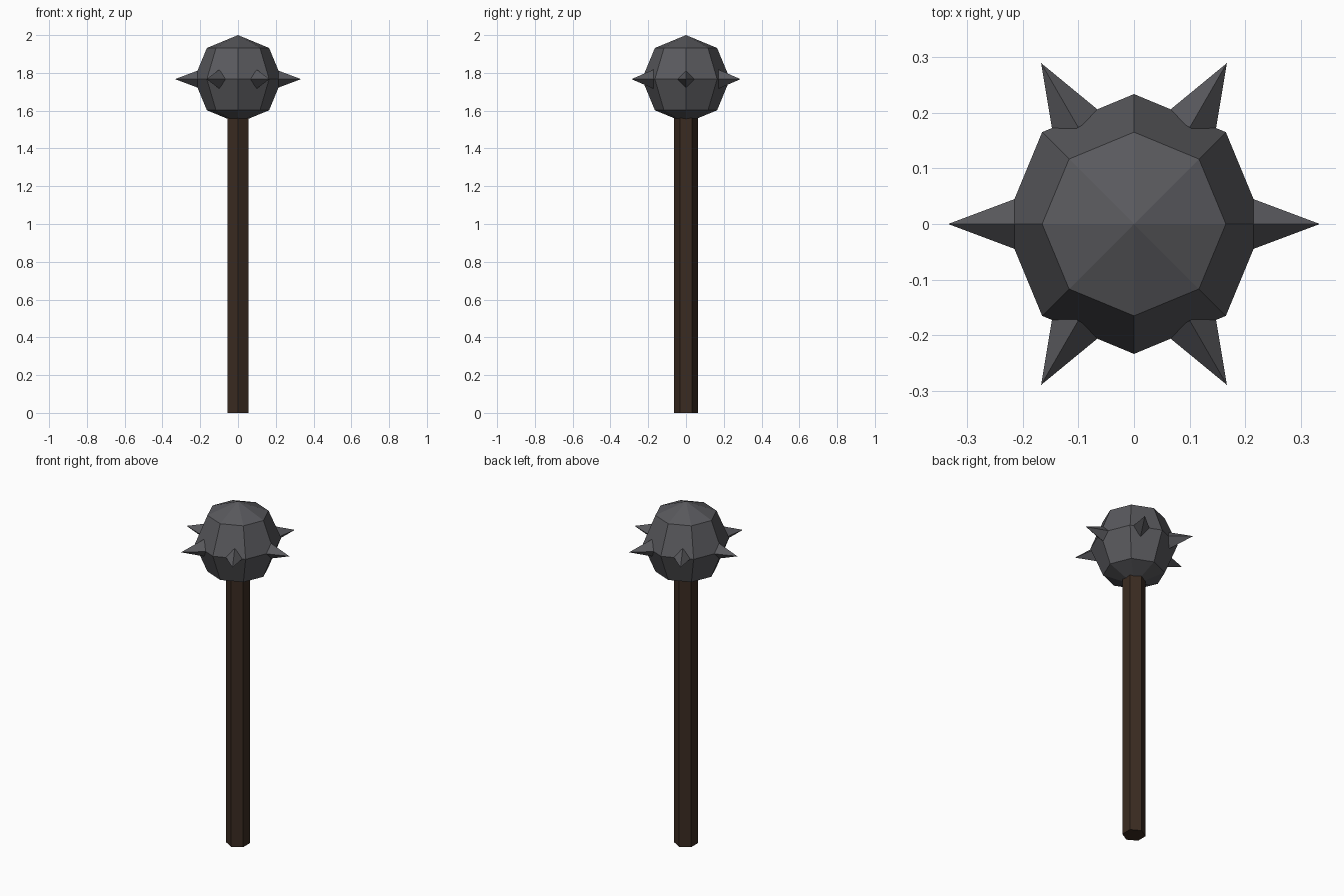
import bpy
from math import pi, cos, sin

if "Cube" in bpy.data.objects:
    bpy.data.objects.remove(bpy.data.objects["Cube"])

HEAD_Z = 1.767
HEAD_R = 0.233


def material(name, rgb):
    m = bpy.data.materials.new(name)
    m.diffuse_color = (*rgb, 1)
    m.use_nodes = True
    m.node_tree.nodes["Principled BSDF"].inputs["Base Color"].default_value = m.diffuse_color
    return m


def finish(name, mat):
    ob = bpy.context.object
    ob.name = name
    ob.data.materials.append(mat)
    return ob


iron = material("dark_iron", (0.10, 0.10, 0.11))
wood = material("dark_wood", (0.042, 0.024, 0.015))

# Hexagonal shaft, corners facing front and back, running up into the head
L = 1.667
bpy.ops.mesh.primitive_cylinder_add(vertices=6, radius=0.063, depth=L,
                                    location=(0, 0, L / 2))
finish("handle", wood)

# Faceted ball head
bpy.ops.mesh.primitive_uv_sphere_add(segments=8, ring_count=4, radius=HEAD_R,
                                     location=(0, 0, HEAD_Z))
finish("head", iron)

# Six four-sided spikes around the equator, tips at radius 0.333
for i in range(6):
    a = i * pi / 3
    r = 0.2667
    bpy.ops.mesh.primitive_cone_add(vertices=4, radius1=0.05, radius2=0,
                                    depth=0.1333,
                                    location=(r * cos(a), r * sin(a), HEAD_Z),
                                    rotation=(0, pi / 2, a))
    finish(f"spike_{i + 1}", iron)
